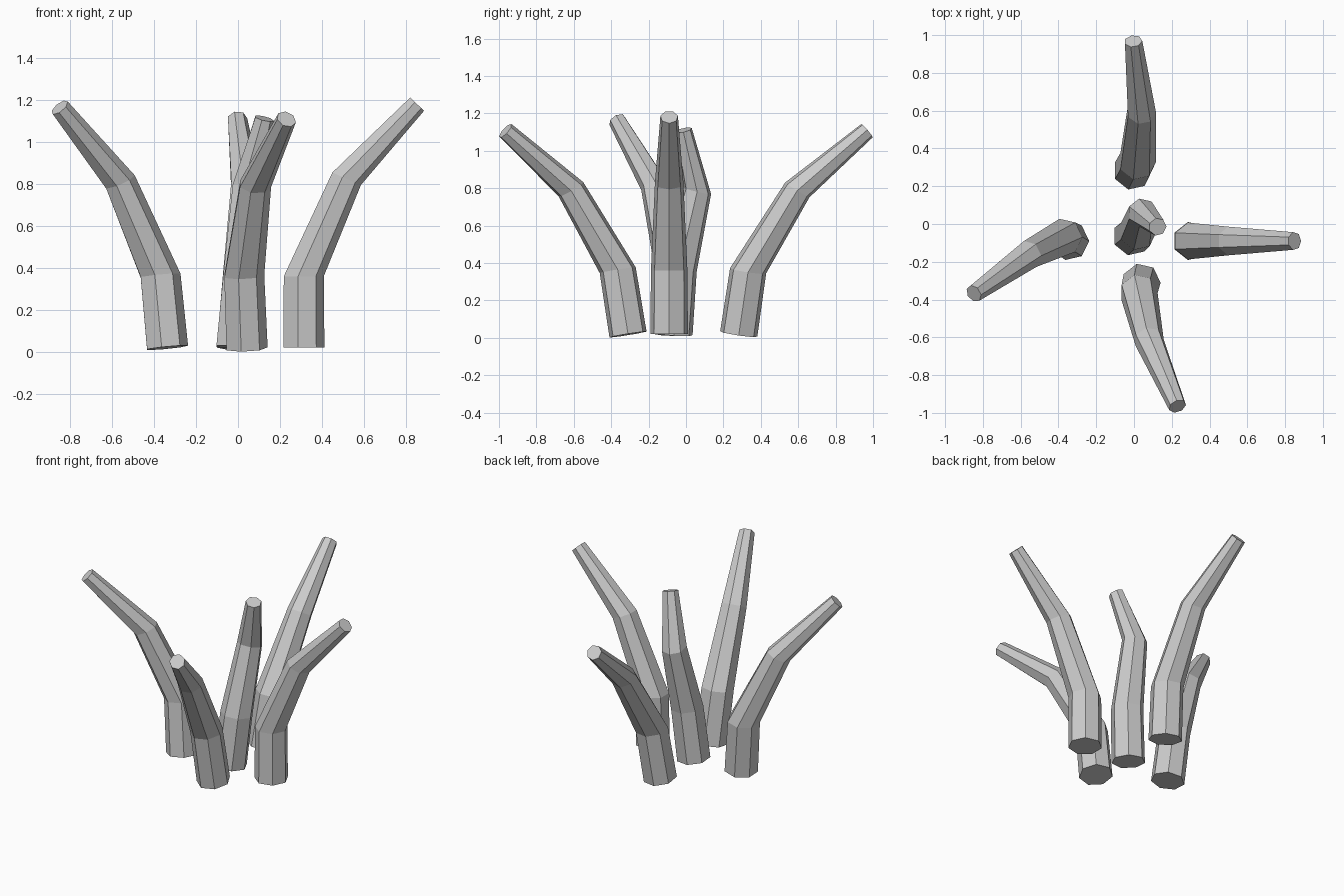
import bpy, bmesh
from math import cos, sin, tau
from mathutils import Vector

if "Cube" in bpy.data.objects:
    bpy.data.objects.remove(bpy.data.objects["Cube"])

SIDES = 7
RADII = (0.103, 0.1, 0.078, 0.048)


def branch(name, path):
    """Tapered low-poly stem; each ring is square to the segment leading to it."""
    pts = [Vector(p) for p in path]
    bm = bmesh.new()
    rings = []
    for i, (p, r) in enumerate(zip(pts, RADII)):
        k = max(i, 1)
        rot = Vector((0, 0, 1)).rotation_difference(pts[k] - pts[k - 1])
        rings.append([bm.verts.new(p + rot @ Vector((r * cos(tau * s / SIDES),
                                                     r * sin(tau * s / SIDES), 0)))
                      for s in range(SIDES)])
    for a, b in zip(rings, rings[1:]):
        for s in range(SIDES):
            t = (s + 1) % SIDES
            bm.faces.new((a[s], a[t], b[t], b[s]))
    bm.faces.new(rings[0][::-1])
    bm.faces.new(rings[-1])
    mesh = bpy.data.meshes.new(name)
    bm.to_mesh(mesh)
    bm.free()
    bpy.context.collection.objects.link(bpy.data.objects.new(name, mesh))


# Upright centre stem
branch("centre_branch", [(-0.01, -0.065, 0.02), (0.02, -0.04, 0.36),
                         (0.045, 0.06, 0.785), (0.125, -0.015, 1.11)])
# Outward-leaning stems
branch("right_branch", [(0.308, -0.09, 0.02), (0.308, -0.09, 0.36),
                        (0.513, -0.09, 0.825), (0.85, -0.09, 1.18)])
branch("left_branch", [(-0.34, -0.09, 0.02), (-0.373, -0.07, 0.363),
                       (-0.563, -0.165, 0.81), (-0.848, -0.368, 1.163)])
branch("back_branch", [(-0.008, 0.282, 0.02), (0.018, 0.332, 0.357),
                       (0.038, 0.595, 0.79), (-0.004, 0.968, 1.108)])
branch("front_branch", [(0.038, -0.31, 0.018), (0.025, -0.365, 0.362),
                        (0.08, -0.615, 0.793), (0.23, -0.965, 1.107)])
